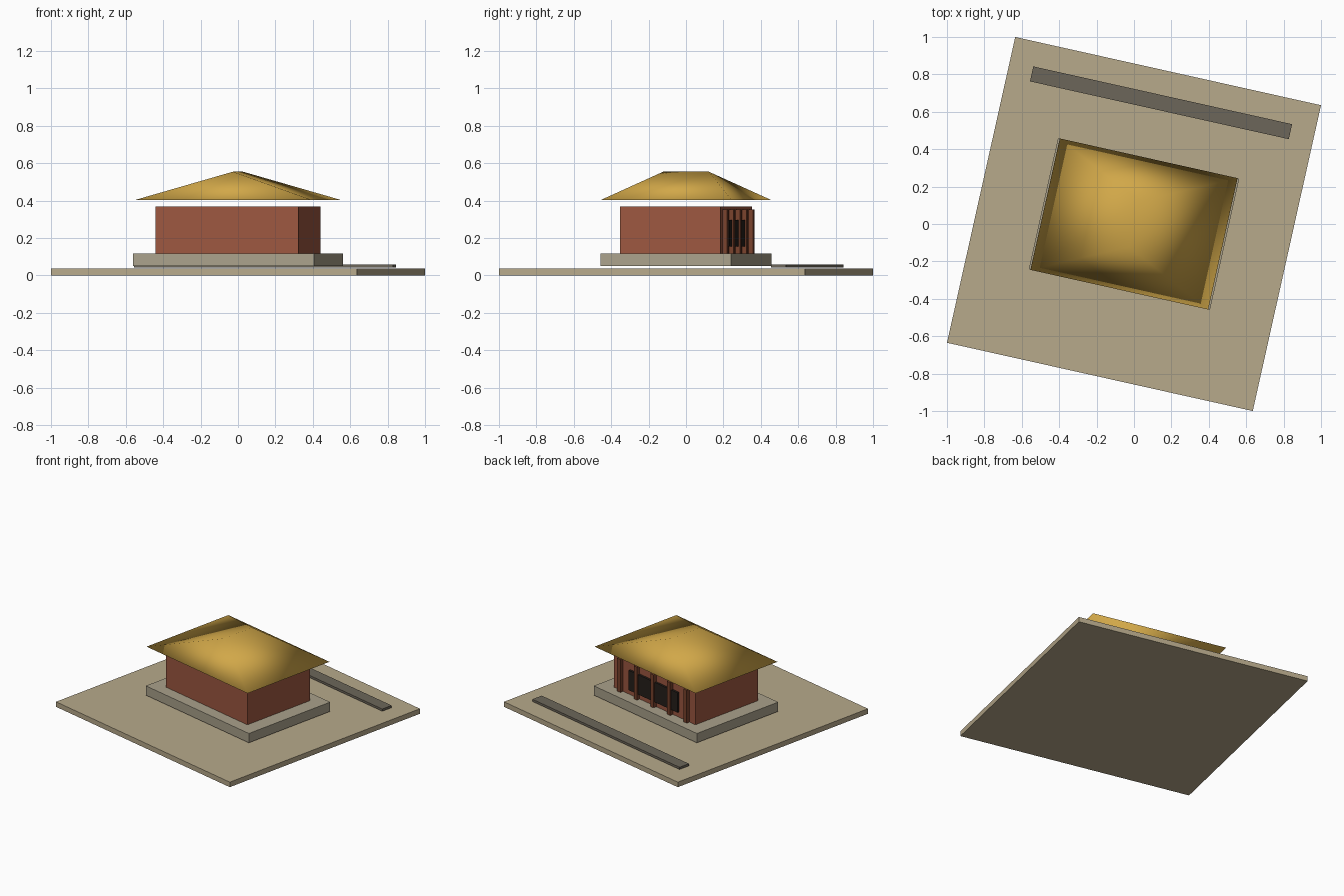
import bpy, bmesh, math
from mathutils import Matrix

if "Cube" in bpy.data.objects:
    bpy.data.objects.remove(bpy.data.objects["Cube"])

# whole model is turned about z
TURN = Matrix.Rotation(math.radians(-12.58), 4, 'Z')


def material(name, rgb):
    m = bpy.data.materials.new(name)
    m.diffuse_color = tuple((c / 255) ** 2.2 for c in rgb) + (1,)
    m.use_nodes = True
    m.node_tree.nodes["Principled BSDF"].inputs["Base Color"].default_value = m.diffuse_color
    return m


SAND = material("sand", (182, 168, 138))
STONE = material("stone", (168, 160, 138))
PAVING = material("paving", (108, 102, 90))
BRICK = material("brick", (155, 88, 66))
TIMBER = material("timber", (120, 68, 48))
DARK = material("dark_panel", (42, 36, 32))
GOLD = material("gold", (208, 166, 74))


def finish(name, bm, mat):
    bmesh.ops.recalc_face_normals(bm, faces=bm.faces)
    me = bpy.data.meshes.new(name)
    bm.to_mesh(me)
    bm.free()
    me.materials.append(mat)
    ob = bpy.data.objects.new(name, me)
    ob.matrix_world = TURN
    bpy.context.collection.objects.link(ob)
    return ob


def box(name, x, y, w, d, z0, z1, mat):
    bm = bmesh.new()
    bmesh.ops.create_cube(bm, size=1, matrix=Matrix.Translation((x, y, (z0 + z1) / 2))
                          @ Matrix.Diagonal((w, d, z1 - z0, 1)))
    return finish(name, bm, mat)


# site, plinth, path and walls
box("ground_slab", 0, 0, 1.675, 1.675, 0, 0.036, SAND)
box("plinth", 0, 0, 0.993, 0.716, 0.05, 0.117, STONE)
box("path", 0, 0.664, 1.418, 0.082, 0.041, 0.057, PAVING)
box("walls", 0, 0, 0.783, 0.55, 0.117, 0.367, BRICK)

# dark opening and row of posts on the back wall
box("window_panel", 0, 0.28, 0.47, 0.02, 0.155, 0.297, DARK)
for i in range(5):
    box(f"post_{i + 1}", -0.32 + 0.16 * i, 0.285, 0.03, 0.03, 0.117, 0.353, TIMBER)

# hipped roof with a short ridge running front to back
a, b, r, z0, z1 = 0.487, 0.36, 0.125, 0.402, 0.554
bm = bmesh.new()
v = [bm.verts.new(p) for p in ((-a, -b, z0), (a, -b, z0), (a, b, z0), (-a, b, z0),
                               (0, r, z1), (0, -r, z1))]
for f in ((0, 1, 5), (0, 5, 4), (1, 2, 5), (2, 3, 4), (2, 4, 5), (3, 0, 4), (3, 2, 1, 0)):
    bm.faces.new([v[i] for i in f])
for f in bm.faces:
    f.smooth = True
finish("roof", bm, GOLD)
